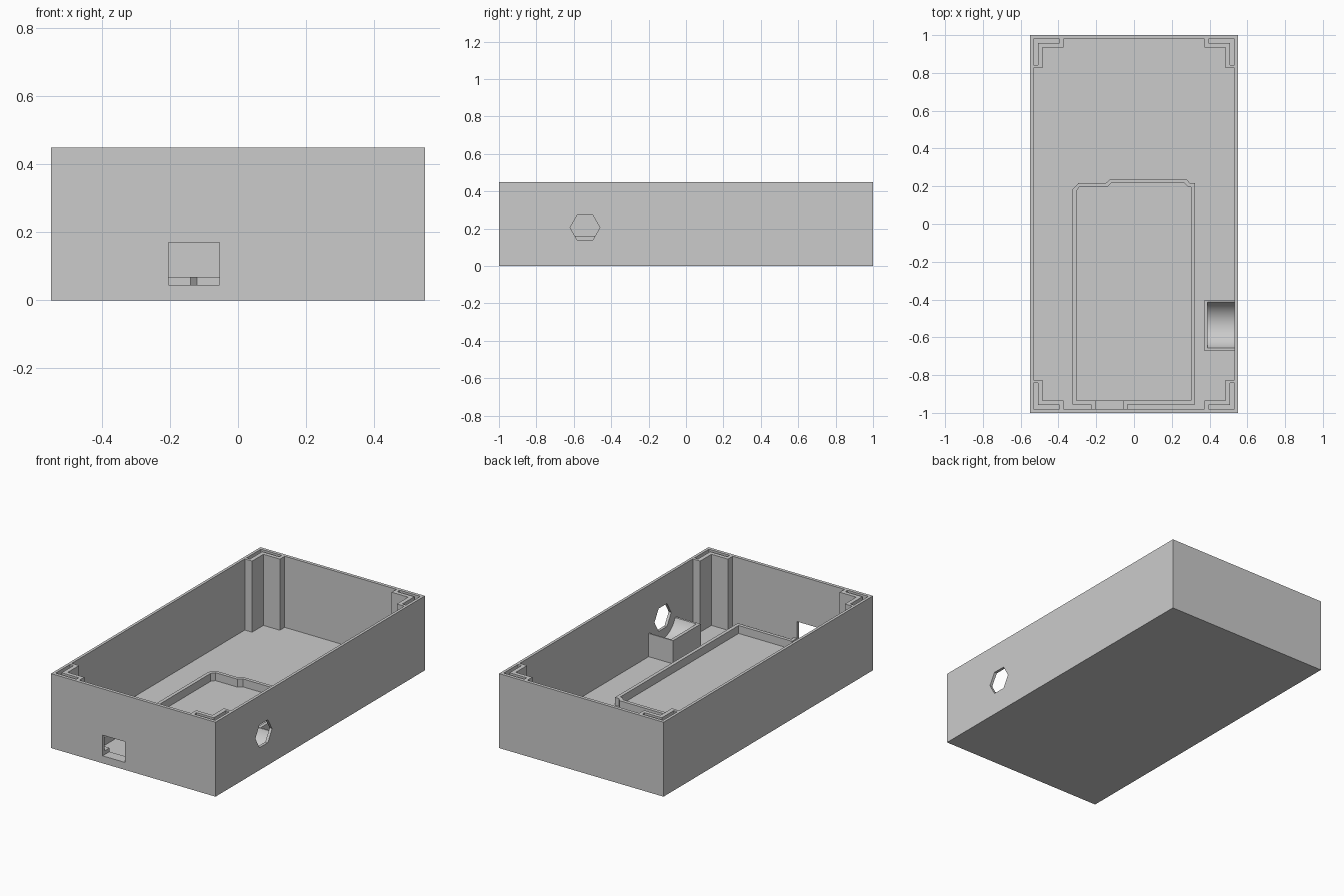
import bpy, bmesh, math
from mathutils import Vector

if "Cube" in bpy.data.objects:
    bpy.data.objects.remove(bpy.data.objects["Cube"])

grey = bpy.data.materials.new("plain grey")
grey.use_nodes = True
grey.diffuse_color = (0.6, 0.6, 0.6, 1)
grey.node_tree.nodes["Principled BSDF"].inputs["Base Color"].default_value = grey.diffuse_color


def prism(name, points, low, high, axis="z"):
    """Extrude a closed outline along z, or a y-z outline along x."""
    bm = bmesh.new()
    place = (lambda a, b: (a, b, low)) if axis == "z" else (lambda a, b: (low, a, b))
    face = bm.faces.new([bm.verts.new(place(a, b)) for a, b in points])
    shift = Vector((0, 0, high - low)) if axis == "z" else Vector((high - low, 0, 0))
    new = bmesh.ops.extrude_face_region(bm, geom=[face])["geom"]
    bmesh.ops.translate(bm, vec=shift, verts=[v for v in new if isinstance(v, bmesh.types.BMVert)])
    bmesh.ops.recalc_face_normals(bm, faces=bm.faces)
    mesh = bpy.data.meshes.new(name)
    bm.to_mesh(mesh)
    bm.free()
    mesh.materials.append(grey)
    obj = bpy.data.objects.new(name, mesh)
    bpy.context.collection.objects.link(obj)
    return obj


def rect(x0, x1, y0, y1):
    return [(x0, y0), (x1, y0), (x1, y1), (x0, y1)]


def ring(y, z, radius, sides):
    steps = [2 * math.pi * i / sides for i in range(sides)]
    return [(y + radius * math.cos(t), z + radius * math.sin(t)) for t in steps]


def cut(obj, *cutters):
    bpy.ops.object.select_all(action="DESELECT")
    bpy.context.view_layer.objects.active = obj
    obj.select_set(True)
    for cutter in cutters:
        mod = obj.modifiers.new("cut", "BOOLEAN")
        mod.operation, mod.solver, mod.object = "DIFFERENCE", "EXACT", cutter
        bpy.ops.object.modifier_apply(modifier=mod.name)


HEIGHT, FLOOR, RIM = 0.45, 0.02, 0.068
IN_X, IN_Y = 0.533, 0.98

# Cutters
cavity = prism("cavity_cutter", rect(-IN_X, IN_X, -IN_Y, IN_Y), FLOOR, 0.6)
window = prism("window_cutter", rect(-0.205, -0.055, -1.1, -0.92), 0.045, 0.17)
port = prism("port_cutter", ring(-0.54, 0.205, 0.08, 6), 0.5, 0.6, "x")
trough = prism("trough_cutter", ring(-0.535, 0.205, 0.13, 64), 0.39, 0.6, "x")
tray_inside = prism("tray_cutter", [
    (-0.305, -0.934), (0.302, -0.934), (0.302, 0.196), (0.288, 0.196), (0.267, 0.217),
    (-0.12, 0.217), (-0.14, 0.197), (-0.288, 0.197), (-0.305, 0.175)], 0, 0.2)

# Open case with a front window and a hexagonal side port
case = prism("case", rect(-0.55, 0.55, -1, 1), 0, HEIGHT)
cut(case, cavity, window, port)

# Low tray rim on the floor
tray = prism("tray_rim", [
    (-0.326, -0.955), (0.323, -0.955), (0.323, 0.217), (0.296, 0.217), (0.277, 0.238),
    (-0.125, 0.238), (-0.148, 0.218), (-0.293, 0.218), (-0.326, 0.184)], FLOOR - 0.005, RIM)
cut(tray, tray_inside, window)

# Sill joining the rim to the window
sill = prism("window_sill", rect(-0.228, -0.035, -IN_Y, -0.955), FLOOR - 0.005, RIM)
cut(sill, window)

# Cradle with a rounded trough under the side port
cradle = prism("port_cradle", rect(0.37, IN_X, -0.67, -0.405), FLOOR - 0.005, 0.16)
cut(cradle, trough)
bpy.ops.object.shade_smooth_by_angle(angle=math.radians(30))

# Slotted L-shaped posts in the four corners
profile = [(IN_X, 0.826), (0.484, 0.826), (0.484, 0.934), (0.374, 0.934), (0.374, IN_Y),
           (0.394, IN_Y), (0.394, 0.958), (0.509, 0.958), (0.509, 0.843), (IN_X, 0.843)]
for sx, side in ((1, "left"), (-1, "right")):
    for sy, end in ((1, "back"), (-1, "front")):
        prism(f"corner_post_{end}_{side}", [(sx * x, sy * y) for x, y in profile],
              FLOOR - 0.005, HEIGHT)

for cutter in (cavity, window, port, trough, tray_inside):
    bpy.data.objects.remove(cutter)
